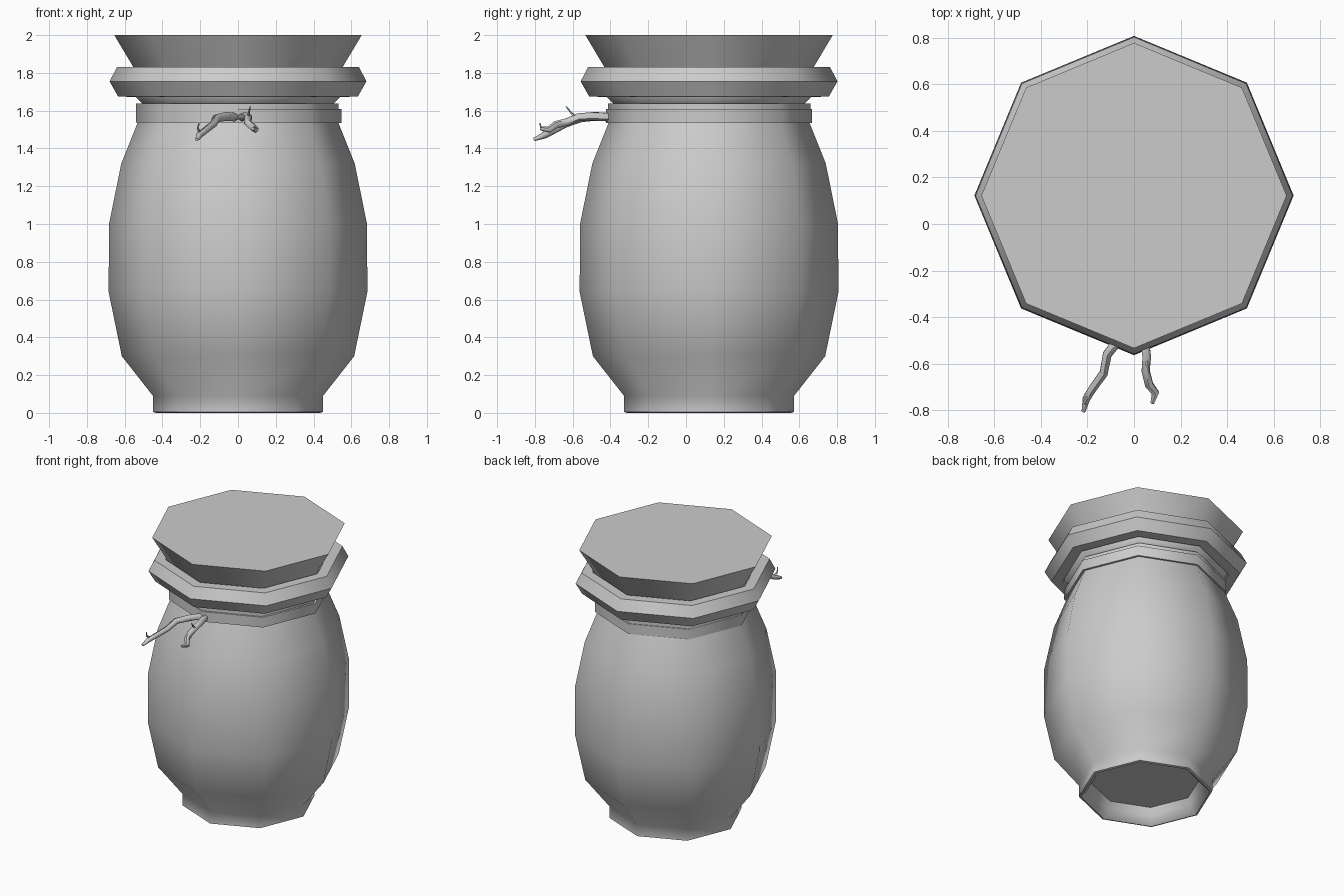
import bpy, bmesh
from math import sin, cos, pi, radians
from mathutils import Vector

if "Cube" in bpy.data.objects:
    bpy.data.objects.remove(bpy.data.objects["Cube"])

CY = 0.122   # the jar axis sits slightly behind the origin because of the twigs
SIDES = 8


def finish(name, bm, angle=50):
    bmesh.ops.recalc_face_normals(bm, faces=bm.faces)
    me = bpy.data.meshes.new(name)
    bm.to_mesh(me)
    bm.free()
    ob = bpy.data.objects.new(name, me)
    bpy.context.collection.objects.link(ob)
    bpy.ops.object.select_all(action='DESELECT')
    ob.select_set(True)
    bpy.context.view_layer.objects.active = ob
    bpy.ops.object.shade_smooth_by_angle(angle=radians(angle))
    return ob


def lathe(name, profile, closed=False, cap_start=False, cap_end=False):
    """Revolve an (r, z) profile into an octagonal solid."""
    bm = bmesh.new()
    rings = [[bm.verts.new((r * cos(2 * pi * i / SIDES), r * sin(2 * pi * i / SIDES), z))
              for i in range(SIDES)] for r, z in profile]
    pairs = list(zip(rings, rings[1:]))
    if closed:
        pairs.append((rings[-1], rings[0]))
    for a, b in pairs:
        for i in range(SIDES):
            j = (i + 1) % SIDES
            bm.faces.new((a[i], a[j], b[j], b[i]))
    if cap_start:
        bm.faces.new(rings[0])
    if cap_end:
        bm.faces.new(rings[-1])
    ob = finish(name, bm)
    ob.location.y = CY
    return ob


def twig(name, points, radii, sides=6):
    """Tapered tube along a path."""
    bm = bmesh.new()
    pts = [Vector(p) for p in points]
    rings = []
    for k, p in enumerate(pts):
        d = (pts[min(k + 1, len(pts) - 1)] - pts[max(k - 1, 0)]).normalized()
        ref = Vector((1, 0, 0)) if abs(d.x) < 0.8 else Vector((0, 0, 1))
        u = d.cross(ref).normalized()
        v = d.cross(u)
        rings.append([bm.verts.new(p + radii[k] * (cos(2 * pi * i / sides) * u + sin(2 * pi * i / sides) * v))
                      for i in range(sides)])
    for a, b in zip(rings, rings[1:]):
        for i in range(sides):
            j = (i + 1) % sides
            bm.faces.new((a[i], a[j], b[j], b[i]))
    bm.faces.new(rings[0])
    bm.faces.new(rings[-1])
    return finish(name, bm, 60)


# Jar body with recessed foot and flared neck
lathe("jar_body", [(0.37, 0.11), (0.39, 0.06), (0.41, 0.02), (0.435, 0.0), (0.45, 0.005),
                   (0.45, 0.09), (0.615, 0.30), (0.685, 0.64), (0.683, 1.0),
                   (0.618, 1.32), (0.53, 1.54), (0.50, 1.63), (0.545, 1.675), (0.55, 1.74)],
      cap_start=True, cap_end=True)

# Rolled rim
lathe("rolled_rim", [(0.68, 1.755), (0.64, 1.832), (0.565, 1.832),
                     (0.52, 1.755), (0.56, 1.672), (0.635, 1.676)], closed=True)

# Flared stopper
lathe("stopper", [(0.50, 1.74), (0.655, 2.0)], cap_start=True, cap_end=True)

# Two overlapping neck wraps
for name, r, z0, z1, tilt in (("neck_band_lower", 0.545, 1.535, 1.610, 0.15),
                              ("neck_band_upper", 0.536, 1.565, 1.638, -0.1)):
    band = lathe(name, [(r - 0.05, z0), (r, z0), (r, z1), (r - 0.05, z1)], closed=True)
    band.rotation_euler.y = radians(tilt)

# Twig ends poking out of the front of the band
twig("left_twig", [(-0.01, -0.40, 1.565), (-0.06, -0.49, 1.57), (-0.115, -0.56, 1.56),
                   (-0.13, -0.64, 1.53), (-0.18, -0.71, 1.49), (-0.205, -0.75, 1.47),
                   (-0.217, -0.805, 1.447)],
     [0.022, 0.024, 0.022, 0.02, 0.018, 0.018, 0.009])
twig("right_twig", [(0.015, -0.40, 1.565), (0.045, -0.50, 1.57), (0.055, -0.57, 1.565),
                    (0.05, -0.63, 1.54), (0.065, -0.69, 1.525), (0.092, -0.725, 1.50),
                    (0.078, -0.77, 1.505)],
     [0.022, 0.022, 0.021, 0.02, 0.02, 0.018, 0.009])

# Small side shoots
twig("left_shoot", [(-0.20, -0.735, 1.475), (-0.212, -0.765, 1.505), (-0.207, -0.775, 1.535)],
     [0.009, 0.006, 0.003], 5)
twig("right_shoot", [(0.055, -0.58, 1.56), (0.058, -0.61, 1.59), (0.065, -0.635, 1.622)],
     [0.009, 0.006, 0.003], 5)
